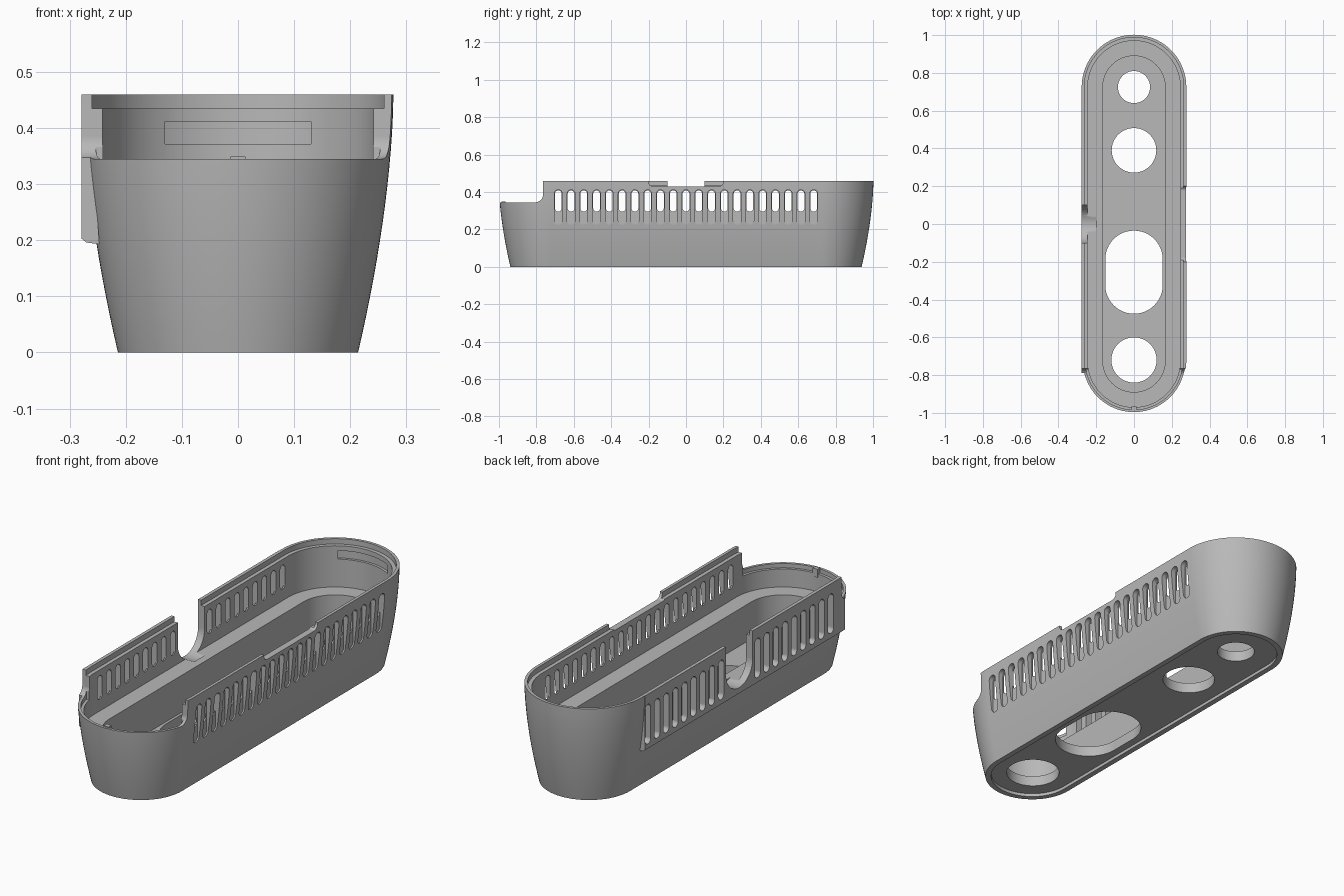
import bpy, bmesh, math

if "Cube" in bpy.data.objects:
    bpy.data.objects.remove(bpy.data.objects["Cube"])

HEIGHT, END = 0.46, 0.725          # rim height, centre of the rounded ends
FRONT_RIM = 0.345

grey = bpy.data.materials.new("plain grey")
grey.use_nodes = True
grey.diffuse_color = (0.48, 0.48, 0.48, 1)
grey.node_tree.nodes["Principled BSDF"].inputs["Base Color"].default_value = (0.48, 0.48, 0.48, 1)


def make_object(name, bm):
    bmesh.ops.recalc_face_normals(bm, faces=bm.faces[:])
    mesh = bpy.data.meshes.new(name)
    bm.to_mesh(mesh)
    bm.free()
    mesh.materials.append(grey)
    obj = bpy.data.objects.new(name, mesh)
    bpy.context.collection.objects.link(obj)
    return obj


def arc(cx, cy, r, start, end, n=12):
    angles = [math.radians(start + (end - start) * i / n) for i in range(n + 1)]
    return [(cx + r * math.cos(a), cy + r * math.sin(a)) for a in angles]


def slot_outline(c, low, high, r, n=10):
    """Upright pill shape between two end heights."""
    return arc(c, high - r, r, 0, 180, n) + arc(c, low + r, r, 180, 360, n)


def prism(bm, outline, axis, a, b):
    place = {"x": lambda u, v, t: (t, u, v),
             "y": lambda u, v, t: (u, t, v),
             "z": lambda u, v, t: (u, v, t)}[axis]
    rings = [[bm.verts.new(place(u, v, t)) for u, v in outline] for t in (a, b)]
    n = len(outline)
    for ring in rings:
        bm.faces.new(ring)
    for i in range(n):
        j = (i + 1) % n
        bm.faces.new((rings[0][i], rings[0][j], rings[1][j], rings[1][i]))


def rect(u0, u1, v0, v1):
    return [(u0, v0), (u1, v0), (u1, v1), (u0, v1)]


def loft(profile):
    """Stack of pill-shaped rings, capped at both ends."""
    bm = bmesh.new()
    rings = []
    for r, z in profile:
        pts = slot_outline(0, -END - r, END + r, r, 40)
        rings.append([bm.verts.new((x, y, z)) for x, y in pts])
    n = len(rings[0])
    for low, high in zip(rings, rings[1:]):
        for i in range(n):
            j = (i + 1) % n
            bm.faces.new((low[i], low[j], high[j], high[i]))
    bm.faces.new(rings[0])
    bm.faces.new(rings[-1])
    return bm


def combine(body, name, shapes, operation="DIFFERENCE"):
    """Apply a group of prisms to the body."""
    bm = bmesh.new()
    for shape in shapes:
        prism(bm, *shape)
    tool = make_object(name, bm)
    tool.hide_render = True
    mod = body.modifiers.new(name, "BOOLEAN")
    mod.operation, mod.object, mod.solver = operation, tool, "EXACT"
    bpy.context.view_layer.objects.active = body
    bpy.ops.object.modifier_apply(modifier=mod.name)
    bpy.data.objects.remove(tool)


# Shell: underside recess, bulging wall, rim lip, inner wall, ledge, floor
steps = 14
wall = [(0.214 + 0.063 * (1 - (1 - i / steps) ** 1.7), HEIGHT * i / steps)
        for i in range(steps + 1)]
shell = make_object("tray_shell", loft(
    [(0.188, 0.015), (0.188, 0)] + wall +
    [(0.263, HEIGHT), (0.263, 0.435), (0.245, 0.435), (0.245, 0.24),
     (0.165, 0.24), (0.165, 0.065)]))

# Upright vent panel on one side
panel = [(-0.279, 0.203), (-0.279, HEIGHT), (-0.268, HEIGHT),
         (-0.255, 0.3), (-0.247, 0.193), (-0.27, 0.196)]
combine(shell, "vent_panel", [(panel, "y", -0.79, 0.705)], "UNION")

# Low front with a filleted step
step = [(-1.2, FRONT_RIM)] + arc(-0.805, FRONT_RIM + 0.04, 0.04, -90, 0, 8) + \
       [(-0.765, 0.6), (-1.2, 0.6)]
combine(shell, "front_step", [(step, "x", -0.5, 0.5)])

# Inner lip along the low front rim
lip = arc(0, -END, 0.258, 190, 350, 40)
combine(shell, "front_lip", [(lip, "z", 0.325, 0.4)])

# Cable notch in the panel side, shallow notch in the other side
u_notch = [(0.1, 0.6)] + arc(0, 0.33, 0.1, 0, -180, 20) + [(-0.1, 0.6)]
shallow = [(0.2, 0.6)] + arc(0.175, 0.455, 0.025, 0, -90, 6) + \
          arc(-0.175, 0.455, 0.025, -90, -180, 6) + [(-0.2, 0.6)]
combine(shell, "side_notches", [(u_notch, "x", -0.4, -0.2), (shallow, "x", 0.2, 0.4)])

# Vent slots: long outer recess, shorter opening through the wall
recesses, openings = [], []
for k in range(-10, 11):
    y = k * 0.0683
    for side in (-1, 1):
        if side < 0 and abs(k) < 2:
            continue
        recesses.append((slot_outline(y, 0.225, 0.412, 0.021), "x", side * 0.251, side * 0.4))
        openings.append((slot_outline(y, 0.295, 0.408, 0.018), "x", side * 0.2, side * 0.4))
combine(shell, "vent_recesses", recesses)
combine(shell, "vent_openings", openings)

# Floor holes
holes = [arc(0, END, 0.085, 0, 351, 39), arc(0, 0.39, 0.118, 0, 351, 39),
         arc(0, -0.72, 0.12, 0, 351, 39),
         slot_outline(0, -0.475, -0.035, 0.152, 24)]
combine(shell, "floor_holes", [(h, "z", -0.1, 0.15) for h in holes])

# Shallow groove inside the back wall
groove = arc(0, END, 0.257, 58, 122, 24) + arc(0, END, 0.2, 122, 58, 24)
combine(shell, "back_groove", [(groove, "z", 0.372, 0.412)])

# Small catch at the middle of the front rim
catch_mesh = bmesh.new()
prism(catch_mesh, rect(-0.013, 0.013, -0.986, -0.965), "z", 0.31, FRONT_RIM + 0.004)
catch = make_object("front_catch", catch_mesh)

# Smooth curved walls, keep edges crisp
bpy.ops.object.select_all(action="DESELECT")
shell.select_set(True)
bpy.context.view_layer.objects.active = shell
bpy.ops.object.shade_smooth_by_angle(angle=math.radians(25))
weighted = shell.modifiers.new("weighted_normals", "WEIGHTED_NORMAL")
weighted.keep_sharp = True
